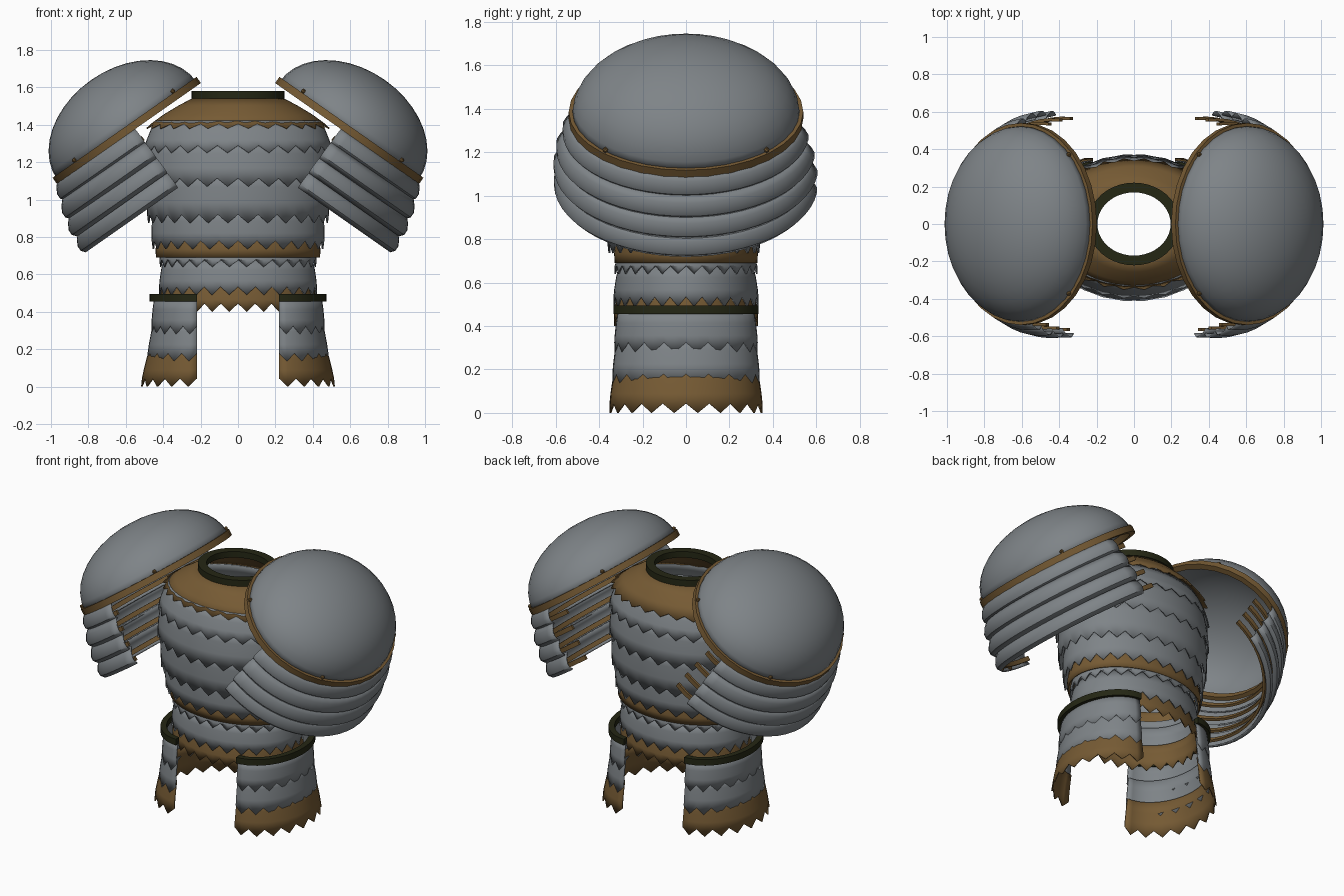
import bpy, bmesh, math
from mathutils import Vector

cube = bpy.data.objects.get("Cube")
if cube:
    bpy.data.objects.remove(cube)


def material(name, rgb):
    m = bpy.data.materials.new(name)
    m.use_nodes = True
    m.diffuse_color = (*rgb, 1)
    m.node_tree.nodes["Principled BSDF"].inputs["Base Color"].default_value = (*rgb, 1)
    return m


STEEL = material("steel grey", (0.21, 0.23, 0.245))
BRONZE = material("bronze brown", (0.18, 0.103, 0.034))
DARK = material("dark olive leather", (0.018, 0.02, 0.007))


def finish(bm, name, mat, thick=0):
    bmesh.ops.remove_doubles(bm, verts=bm.verts, dist=0.0005)
    bmesh.ops.recalc_face_normals(bm, faces=bm.faces)
    mesh = bpy.data.meshes.new(name)
    bm.to_mesh(mesh)
    bm.free()
    mesh.materials.append(mat)
    ob = bpy.data.objects.new(name, mesh)
    bpy.context.collection.objects.link(ob)
    if thick:
        mod = ob.modifiers.new("thickness", "SOLIDIFY")
        mod.thickness = thick
        mod.offset = 0
    bpy.ops.object.select_all(action="DESELECT")
    bpy.context.view_layer.objects.active = ob
    ob.select_set(True)
    bpy.ops.object.shade_smooth_by_angle(angle=math.radians(35))
    return ob


def loft(name, mat, rings, thick=0, cap=False):
    """Skin a list of equally long point rows."""
    bm = bmesh.new()
    rows = [[bm.verts.new(p) for p in ring] for ring in rings]
    for a, b in zip(rows, rows[1:]):
        for i in range(len(a) - 1):
            bm.faces.new((a[i], a[i + 1], b[i + 1], b[i]))
    if cap:
        bmesh.ops.remove_doubles(bm, verts=bm.verts, dist=0.0005)
        bmesh.ops.holes_fill(bm, edges=[e for e in bm.edges if e.is_boundary], sides=8)
    return finish(bm, name, mat, thick)


def angles(start, end, count):
    return [math.radians(start + (end - start) * i / count) for i in range(count + 1)]


def upright(sx=1, cx=0, cy=0):
    """Map ring coordinates to an upright body part."""
    return lambda u, v, n: Vector((sx * (cx + u), cy + v, n))


def band(name, mat, place, rx, ry, z, w, h, span=(0, 360), count=40):
    """Strip of rectangular section following an ellipse."""
    section = [(-w, -h), (w, -h), (w, h), (-w, h), (-w, -h)]
    rings = [[place((rx + dr) * math.cos(t), (ry + dr) * math.sin(t), z + dz)
              for t in angles(*span, count)] for dr, dz in section]
    return loft(name, mat, rings, cap=span[1] - span[0] < 360)


def scale_row(name, mat, place, top, bottom, teeth, span=(0, 360), depth=0.045, bulge=0.01):
    """Flared elliptical row of scales; top and bottom are (z, rx, ry)."""
    a, b = Vector(top), Vector(bottom)
    notch = depth / (b - a).length
    ts = angles(*span, teeth * 2)
    rings = []
    for f in (0, 0.3, 0.6, 1):
        ring = []
        for i, t in enumerate(ts):
            g = f - notch if f == 1 and i % 2 == 0 else f
            z, rx, ry = a.lerp(b, g)
            puff = bulge * math.sin(math.pi * g)
            ring.append(place((rx + puff) * math.cos(t), (ry + puff) * math.sin(t), z))
        rings.append(ring)
    return loft(name, mat, rings, thick=0.008)


# Torso: overlapping rows of pointed scales
body = [
    ("collar_yoke", BRONZE, (1.55, .22, .19), (1.38, .49, .35), 0, .05),
    ("chest_row_1", STEEL, (1.42, .44, .31), (1.25, .505, .38), -.015, .045),
    ("chest_row_2", STEEL, (1.32, .475, .35), (1.07, .50, .39), -.02, .045),
    ("chest_row_3", STEEL, (1.15, .475, .365), (.875, .48, .37), -.015, .045),
    ("chest_row_4", STEEL, (.95, .45, .34), (.735, .455, .345), -.01, .045),
    ("waist_belt", BRONZE, (.80, .425, .315), (.69, .435, .325), 0, 0),
    ("skirt_row_1", STEEL, (.73, .405, .305), (.64, .415, .328), 0, .04),
    ("skirt_row_2", STEEL, (.68, .395, .305), (.49, .42, .332), 0, .045),
    ("skirt_hem", BRONZE, (.56, .395, .305), (.40, .415, .33), 0, .045),
]
for name, mat, top, bottom, cy, depth in body:
    scale_row(name, mat, upright(cy=cy), top, bottom, 28, depth=depth,
              bulge=0.02 if name == "collar_yoke" else 0.006)
band("neck_ring", DARK, upright(), .222, .195, 1.56, .026, .02)


def thigh_guard(side, sx):
    place = upright(sx, 0.22)
    half = (-90, 90)
    rows = [(STEEL, (.47, .225, .31), (.28, .24, .328)),
            (STEEL, (.36, .225, .312), (.135, .265, .338)),
            (BRONZE, (.22, .245, .322), (0, .298, .352))]
    for i, (mat, top, bottom) in enumerate(rows):
        scale_row(f"{side}_thigh_row_{i + 1}", mat, place, top, bottom, 10, half, bulge=0.004)
    band(f"{side}_thigh_ring", DARK, place, .235, .315, .475, .018, .02, half, 24)


def rivet(name, pos):
    bm = bmesh.new()
    bmesh.ops.create_icosphere(bm, subdivisions=1, radius=0.014)
    bmesh.ops.translate(bm, verts=bm.verts, vec=pos)
    finish(bm, name, BRONZE)


def shoulder(side, sx):
    tilt = math.radians(35)
    c, s = math.cos(tilt), math.sin(tilt)

    def place(u, v, n):
        return Vector((sx * (.595 + u * c + n * s), v, 1.37 - u * s + n * c))

    # Hollow dome and its rim
    rings = [[place(.45 * math.cos(e) * math.cos(t), .52 * math.cos(e) * math.sin(t),
                    .325 * math.sin(e)) for t in angles(0, 360, 36)]
             for e in angles(0, 90, 10)]
    loft(f"{side}_shoulder_dome", STEEL, rings, thick=0.01)
    band(f"{side}_shoulder_rim", BRONZE, place, .452, .522, 0, .018, .02, count=32)
    for t in angles(45, 315, 3):
        rivet(f"{side}_rim_rivet", place(.455 * math.cos(t), .525 * math.sin(t), .03))

    # Curved plates hanging below the rim, with inner straps showing at the back
    bases = (0, .035, .06, .07)
    profile = ((0, 0), (.25, .025), (.55, .042), (.8, .042), (1, .025))
    for i, base in enumerate(bases):
        rings = []
        for f, puff in profile:
            n = -.01 - .097 * i - .105 * f
            rx, ry = .455 + base + puff, .522 + base + puff
            if i > 0:
                ry -= .012 * i - .006
            rings.append([place(rx * math.cos(t), ry * math.sin(t), n)
                          for t in angles(-95, 83, 28)])
        loft(f"{side}_shoulder_plate_{i + 1}", STEEL, rings, thick=0.008)
        band(f"{side}_shoulder_strap_{i + 1}", BRONZE, place, .455 + base, .51 + base * .8,
             -.085 - .097 * i, .008, .014, (-94, 96), 28)
    for t in (-74, -55, 55, 74):
        a = math.radians(t)
        rivet(f"{side}_plate_rivet", place(.545 * math.cos(a), .585 * math.sin(a), -.392))


for side, sx in (("left", 1), ("right", -1)):
    thigh_guard(side, sx)
    shoulder(side, sx)
